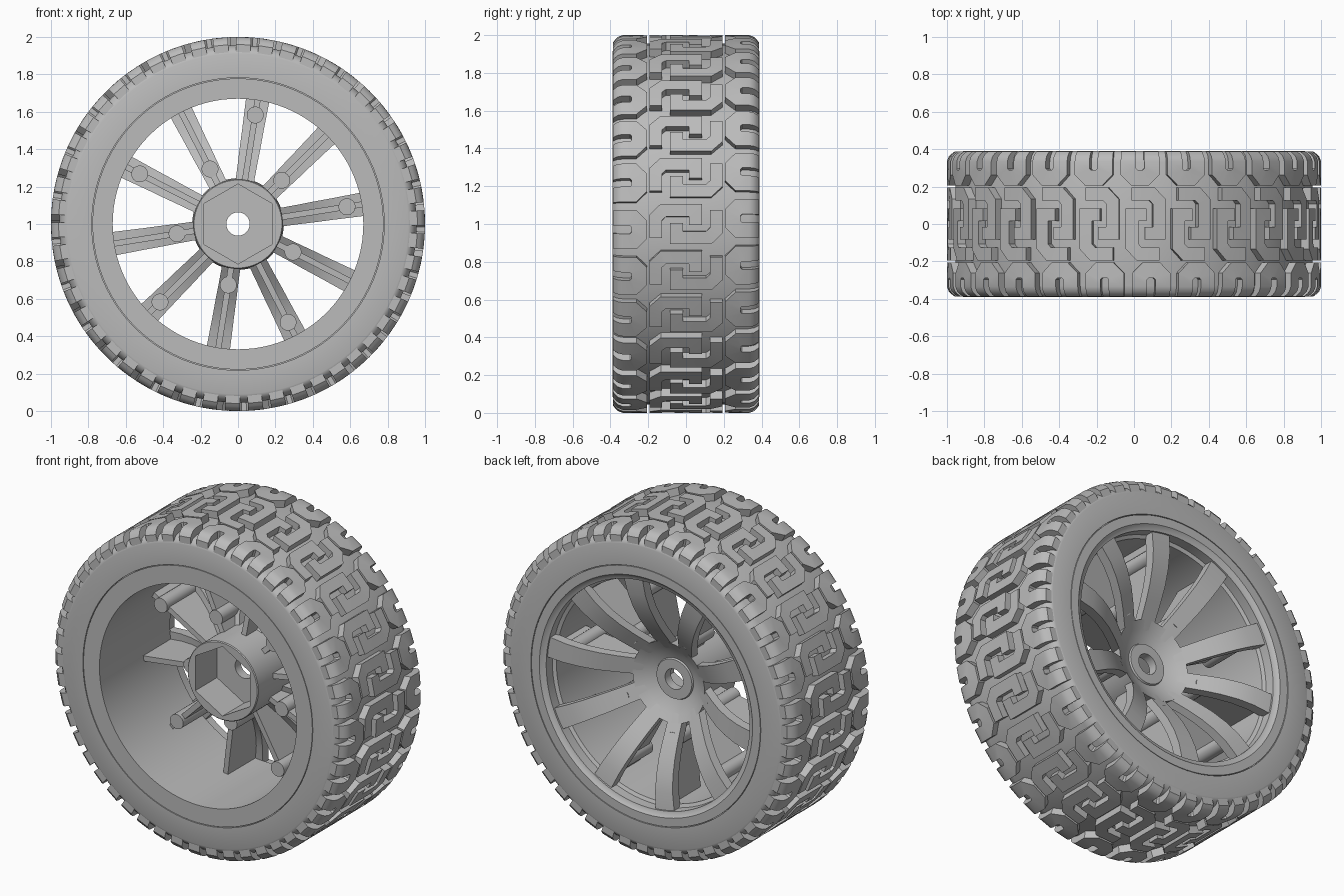
import bpy
import bmesh
from math import sin, cos, pi, radians
from mathutils import Vector

if "Cube" in bpy.data.objects:
    bpy.data.objects.remove(bpy.data.objects["Cube"])

SEGS = 96
UNITS = 25      # tread repeats around the tyre

grey = bpy.data.materials.new("plain grey")
grey.use_nodes = True
grey.diffuse_color = (0.5, 0.5, 0.5, 1)
grey.node_tree.nodes["Principled BSDF"].inputs["Base Color"].default_value = (0.5, 0.5, 0.5, 1)


def polar(r, a, y, side=0.0):
    """Point at radius r and angle a about the axle, shifted sideways."""
    return (r * cos(a) - side * sin(a), y, 1 + r * sin(a) + side * cos(a))


def finish(name, bm):
    bmesh.ops.recalc_face_normals(bm, faces=bm.faces)
    mesh = bpy.data.meshes.new(name)
    bm.to_mesh(mesh)
    bm.free()
    mesh.materials.append(grey)
    mesh.shade_smooth()
    mesh.set_sharp_from_angle(angle=radians(30))
    obj = bpy.data.objects.new(name, mesh)
    bpy.context.scene.collection.objects.link(obj)
    return obj


def loft(bm, rings, closed=False):
    """Skin a list of equal point rings, capped unless closed."""
    rows = [[bm.verts.new(p) for p in ring] for ring in rings]
    pairs = list(zip(rows, rows[1:]))
    if closed:
        pairs.append((rows[-1], rows[0]))
    else:
        bm.faces.new(rows[0])
        bm.faces.new(rows[-1])
    n = len(rows[0])
    for p, q in pairs:
        for i in range(n):
            j = (i + 1) % n
            bm.faces.new((p[i], p[j], q[j], q[i]))


def lathe(name, profile, hexed=()):
    """Spin a closed (radius, y) profile; points in hexed become hexagons."""
    bm = bmesh.new()
    rings = []
    for s in range(SEGS):
        a = 2 * pi * s / SEGS
        flat = 1 / cos((a - pi / 6) % (pi / 3) - pi / 6)
        rings.append([polar(r * (flat if i in hexed else 1), a, y)
                      for i, (r, y) in enumerate(profile)])
    loft(bm, rings, closed=True)
    return finish(name, bm)


# Tyre carcass: the groove floor, rounded shoulders and flat sidewalls
half = [(0.955, 0.33), (0.945, 0.365), (0.925, 0.385), (0.91, 0.39),
        (0.782, 0.39), (0.782, 0.375), (0.765, 0.375)]
lathe("tyre_carcass", half + [(r, -y) for r, y in reversed(half)])

# Rim barrel with a stepped lip at the back
lathe("rim_barrel", [(0.67, -0.389), (0.778, -0.389), (0.778, 0.389), (0.725, 0.389),
                     (0.71, 0.375), (0.692, 0.37), (0.692, 0.31), (0.672, 0.30)])

# Hub: round boss with hexagonal socket, axle hole and flared back dish
lathe("hub", [(0.24, 0.10), (0.24, -0.145), (0.235, -0.15), (0.185, -0.15), (0.185, 0.06),
              (0.062, 0.06), (0.062, 0.115), (0.12, 0.115), (0.125, 0.105), (0.16, 0.118),
              (0.2, 0.14), (0.245, 0.168)], hexed=(3, 4))

# Spokes: dished bars, each backed by a thin rib and a round post
bars, ribs, posts = bmesh.new(), bmesh.new(), bmesh.new()
stations = [(0.18, 0.128, 0.048), (0.25, 0.172, 0.05), (0.33, 0.228, 0.052),
            (0.41, 0.278, 0.055), (0.5, 0.32, 0.057), (0.59, 0.347, 0.06), (0.7, 0.36, 0.064)]
for k in range(10):
    a = radians(9 + 36 * k)
    loft(bars, [[polar(r, a, y, -w), polar(r, a, y, w),
                 polar(r, a, y - 0.06, w), polar(r, a, y - 0.06, -w)]
                for r, y, w in stations])
    ring = []
    for r, y, w in stations[1:]:
        front = 0.06 * (r - 0.2)
        ring.append([polar(min(r, 0.68), a, yy, s)
                     for yy, s in ((front, -0.016), (front, 0.016),
                                   (y - 0.03, 0.016), (y - 0.03, -0.016))])
    ring.insert(0, [polar(0.22, a, yy, s) for yy, s in
                    ((0, -0.016), (0, 0.016), (0.13, 0.016), (0.13, -0.016))])
    loft(ribs, ring)
    # posts alternate between the outer and inner ends of the spokes
    pr, end = ((0.59, 0.33), (0.33, 0.2))[k % 2]
    loft(posts, [[polar(pr + 0.045 * cos(t * pi / 10), a, y, 0.045 * sin(t * pi / 10))
                  for t in range(20)] for y in (0.0, end)])
finish("spokes", bars)
finish("spoke_ribs", ribs)
finish("spoke_posts", posts)


def tread_top(v):
    """Tread radius across the width, falling away at the shoulder."""
    d = max(0, abs(v) - 0.335) / 0.055
    return 1 - 0.045 * d * d


def ribbon(bm, path, width, turn):
    """Raised tread bar following a (u, v) path around the tyre."""
    pts = [Vector(p) for p in path]
    rings = []
    for i, p in enumerate(pts):
        d0 = (p - pts[i - 1]).normalized() if i else (pts[1] - p).normalized()
        d1 = (pts[i + 1] - p).normalized() if i < len(pts) - 1 else d0
        n0, n1 = Vector((-d0.y, d0.x)), Vector((-d1.y, d1.x))
        m = (n0 + n1).normalized()
        m *= width / 2 / m.dot(n0)
        l, r = p + m, p - m
        rings.append([polar(tread_top(l.y), turn + l.x, l.y),
                      polar(tread_top(r.y), turn + r.x, r.y),
                      polar(0.9, turn + r.x, r.y), polar(0.9, turn + l.x, l.y)])
    loft(bm, rings)


# Tread: interlocked centre hooks and U-shaped shoulder blocks
leg = [(0.063, 0.387), (0.063, 0.375), (0.063, 0.36), (0.063, 0.335),
       (0.063, 0.28), (0.03, 0.247)]
shoulder = leg + [(-u, v) for u, v in reversed(leg)]
hook = [(-0.075, -0.16), (0.035, -0.16), (0.073, -0.12), (0.073, 0.05), (-0.005, 0.05)]
tread = bmesh.new()
for k in range(UNITS):
    turn = 2 * pi * k / UNITS
    for s in (1, -1):
        ribbon(tread, [(s * (u + 0.03), s * v) for u, v in shoulder], 0.082, turn)
        ribbon(tread, [(s * u, s * v) for u, v in hook], 0.068, turn)
finish("tread_blocks", tread)
